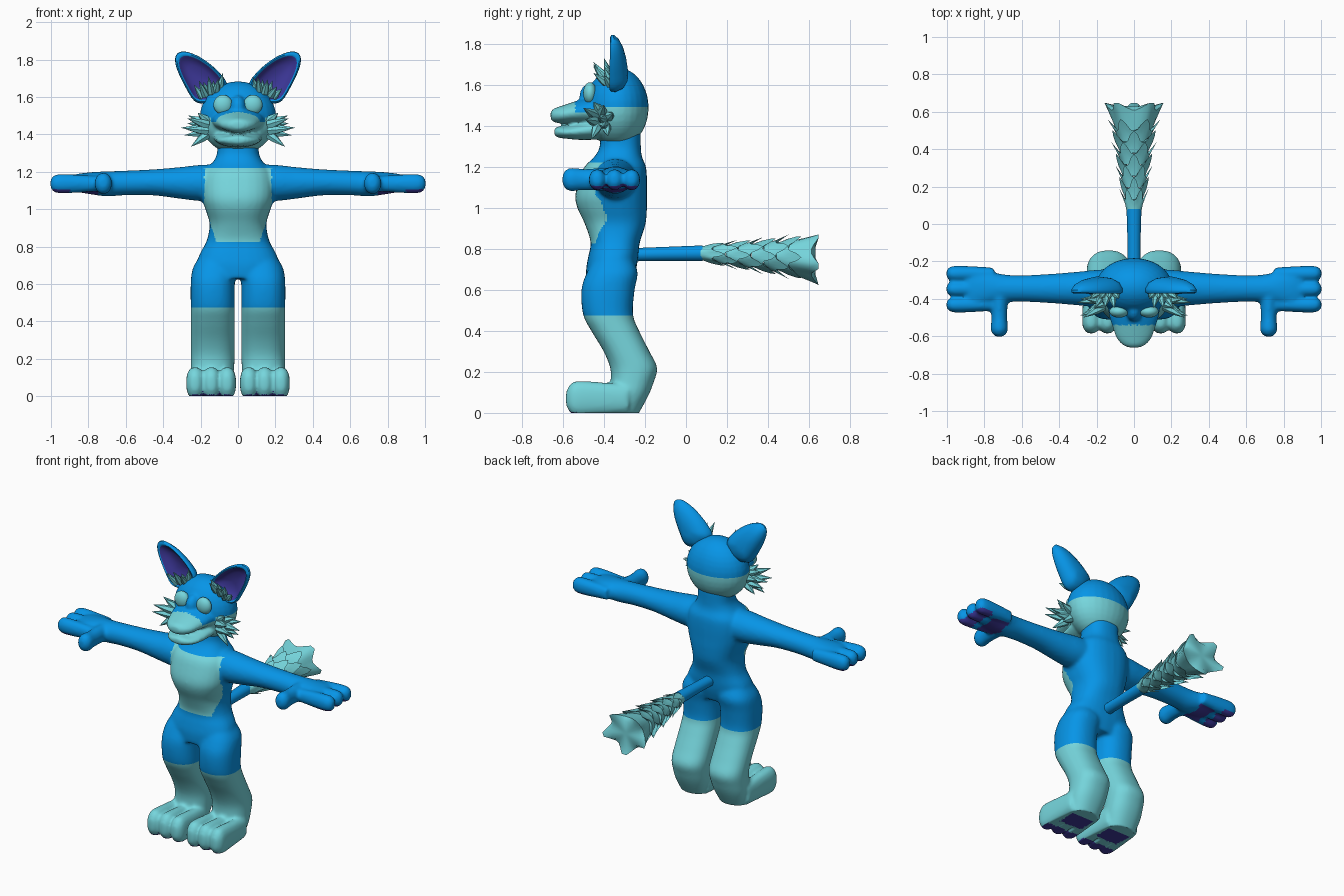
import bpy, bmesh, math, random
from math import sin, cos, pi
from mathutils import Vector

random.seed(3)
if "Cube" in bpy.data.objects:
    bpy.data.objects.remove(bpy.data.objects["Cube"])


def material(name, rgb):
    m = bpy.data.materials.new(name)
    m.use_nodes = True
    m.diffuse_color = (*rgb, 1)
    bsdf = next(n for n in m.node_tree.nodes if n.type == 'BSDF_PRINCIPLED')
    bsdf.inputs["Base Color"].default_value = (*rgb, 1)
    return m


BLUE = material("bright_blue", (0.002, 0.30, 0.80))
TEAL = material("pale_teal", (0.18, 0.67, 0.72))
PURPLE = material("deep_purple", (0.048, 0.04, 0.33))
PALETTE = [BLUE, TEAL, PURPLE]
parts = []


def finish(name, bm, mats):
    bmesh.ops.recalc_face_normals(bm, faces=bm.faces[:])
    me = bpy.data.meshes.new(name)
    bm.to_mesh(me)
    bm.free()
    ob = bpy.data.objects.new(name, me)
    bpy.context.scene.collection.objects.link(ob)
    for m in mats:
        me.materials.append(m)
    parts.append(ob)
    return ob


def spline(pts, steps=4, closed=False):
    """Catmull-Rom curve through tuples of any length."""
    n, out = len(pts), []
    for i in range(n if closed else n - 1):
        pick = [pts[(i + k) % n] if closed else pts[min(max(i + k, 0), n - 1)]
                for k in (-1, 0, 1, 2)]
        for s in range(steps):
            t = s / steps
            out.append(tuple(0.5 * (2 * b + (c - a) * t + (2 * a - 5 * b + 4 * c - d) * t * t
                                    + (3 * b - a - 3 * c + d) * t ** 3)
                             for a, b, c, d in zip(*pick)))
    return out if closed else out + [pts[-1]]


def bridge(bm, rings):
    """Skin a list of equal rings and cap it; returns the faces band by band."""
    vr = [[bm.verts.new(p) for p in r] for r in rings]
    n, bands = len(rings[0]), []
    for a, b in zip(vr, vr[1:]):
        bands.append([bm.faces.new((a[i], a[(i + 1) % n], b[(i + 1) % n], b[i])) for i in range(n)])
    return bands + [[bm.faces.new(vr[0])], [bm.faces.new(vr[-1])]]


def tube(bm, axis, sections, power=2.0, n=28):
    """Loft ellipses across an axis; a section is x, y, z and two radii."""
    u, v = [k for k in range(3) if k != axis]
    rings = []
    for s in spline(sections):
        ring = []
        for k in range(n):
            a = 2 * pi * k / n
            p = list(s[:3])
            p[u] += s[3] * math.copysign(abs(cos(a)) ** (2 / power), cos(a))
            p[v] += s[4] * math.copysign(abs(sin(a)) ** (2 / power), sin(a))
            ring.append(p)
        rings.append(ring)
    bridge(bm, rings)


def ball(bm, centre, radii):
    made = bmesh.ops.create_uvsphere(bm, u_segments=28, v_segments=18, radius=1)
    for v in made["verts"]:
        v.co = Vector(c + r * x for c, r, x in zip(centre, radii, v.co))


def spike(bm, base, tip, radius):
    base, tip = Vector(base), Vector(tip)
    d = tip - base
    rot = d.to_track_quat('Z', 'Y')
    rings = []
    for t, f in ((0, 1), (0.35, 0.85), (0.7, 0.42), (1, 0.03)):
        rings.append([base + d * t + rot @ Vector((cos(a), sin(a), 0)) * radius * f
                      for a in (2 * pi * k / 6 for k in range(6))])
    bridge(bm, rings)


def fuse(ob, voxel, rounds, cuts, rule):
    """Blend overlapping volumes into one skin, then colour faces by rule."""
    m = ob.modifiers.new("blend", 'REMESH')
    m.mode, m.voxel_size = 'VOXEL', voxel
    m = ob.modifiers.new("soften", 'SMOOTH')
    m.factor, m.iterations = 0.5, rounds
    dg = bpy.context.evaluated_depsgraph_get()
    me = bpy.data.meshes.new_from_object(ob.evaluated_get(dg))
    ob.modifiers.clear()
    me.materials.clear()
    for mat in PALETTE:
        me.materials.append(mat)
    bm = bmesh.new()
    bm.from_mesh(me)
    for z in cuts:
        bmesh.ops.bisect_plane(bm, geom=bm.verts[:] + bm.edges[:] + bm.faces[:], dist=1e-5,
                               plane_co=(0, 0, z), plane_no=(0, 0, 1))
    for v in bm.verts:
        v.co.z = max(v.co.z, 0)
    bm.normal_update()
    for f in bm.faces:
        f.material_index = rule(f.calc_center_median(), f.normal)
    bm.to_mesh(me)
    bm.free()
    ob.data = me


# Body: torso, arms, hands, legs and feet in one skin
bm = bmesh.new()
torso = [(.63, -.375, .16, .11), (.7, -.365, .215, .122), (.76, -.355, .205, .122),
         (.83, -.345, .168, .12), (.92, -.345, .152, .148),
         (1.0, -.36, .175, .17), (1.06, -.365, .192, .175), (1.14, -.355, .195, .165),
         (1.2, -.345, .18, .15), (1.25, -.33, .135, .115), (1.3, -.32, .112, .1), (1.38, -.32, .112, .1)]
tube(bm, 2, [(0, y, z, a, b) for z, y, a, b in torso], 2.4)
arm = [(.08, 1.14, .105, .1), (.2, 1.14, .1, .097), (.3, 1.14, .09, .086), (.45, 1.143, .078, .07),
       (.6, 1.14, .071, .066), (.7, 1.135, .076, .067), (.78, 1.138, .096, .06),
       (.86, 1.14, .116, .048), (.9, 1.14, .1, .035)]
leg = [(.74, .11, -.355, .1, .1), (.68, .125, -.36, .118, .125), (.6, .135, -.38, .118, .13),
       (.48, .135, -.38, .118, .122), (.4, .135, -.345, .118, .117), (.3, .135, -.29, .118, .112),
       (.22, .135, -.255, .118, .115), (.15, .137, -.262, .116, .105),
       (.08, .14, -.285, .112, .1), (-.02, .142, -.32, .09, .08)]
tips = [(.75, .8), (.9, 1), (.965, 1), (.992, .75), (1.003, .35)]
toe = [(-.28, .8), (-.42, .95), (-.53, 1.02), (-.565, .8), (-.585, .4)]
for s in (1, -1):
    tube(bm, 0, [(s * x, -.345, z, a, b) for x, z, a, b in arm])
    tube(bm, 2, [(s * x, y, z, a, b) for z, x, y, a, b in leg], 2.3)
    for y in (-.265, -.348, -.432):
        tube(bm, 0, [(s * x, y, 1.136, .041 * f, .051 * f) for x, f in tips])
    tube(bm, 1, [(s * .72, y, 1.137, .047 * f, .058 * f)
                 for y, f in ((-.36, 1), (-.5, .9), (-.56, 1), (-.59, .75), (-.602, .35))])
    for x in (.058, .142, .229):
        tube(bm, 1, [(s * x, y, .07, .047 * f, .084 * f) for y, f in toe], 2.4)
    tube(bm, 1, [(s * .142, y, .06, .11, h) for y, h in ((-.28, .09), (-.38, .07), (-.45, .05))], 3)


def body_colour(c, n):
    x, y, z = abs(c.x), c.y, c.z
    if z < .475:
        pad = n.z < -.6 and z < .04 and (y < -.49 or (-.43 < y < -.31 and .06 < x < .22))
        return 2 if pad else 1
    if n.z < -.55 and (x > .9 or (.75 < x < .86 and abs(y + .35) < .085)):
        return 2
    half = .18 if z > 1.03 else .18 - (1.03 - z) * .31
    return 1 if .825 < z < 1.22 and x < half and y < -.36 else 0


fuse(finish("body", bm, PALETTE), .01, 9, (.475, .825, 1.22), body_colour)

# Head: skull, brow bridge, upper muzzle and lower jaw
bm = bmesh.new()
ball(bm, (0, -.335, 1.488), (.205, .153, .195))
ball(bm, (0, -.455, 1.54), (.045, .065, .07))
tube(bm, 1, [(0, -.36, 1.48, .15, .09), (0, -.48, 1.472, .135, .066), (0, -.55, 1.463, .115, .052),
             (0, -.61, 1.453, .093, .042), (0, -.645, 1.45, .062, .032), (0, -.66, 1.45, .03, .016)])
tube(bm, 1, [(0, -.36, 1.395, .14, .06), (0, -.5, 1.375, .122, .045), (0, -.58, 1.367, .105, .031),
             (0, -.625, 1.368, .07, .026), (0, -.642, 1.37, .035, .014)])


def head_colour(c, n):
    if c.y < -.54:
        return 1
    return 0 if c.z > (1.465 if c.y < -.44 else 1.49) else 1


fuse(finish("head", bm, PALETTE), .009, 5, (1.465, 1.49), head_colour)

# Ear outline, and shells from the rounded back over the rim into the hollow
outline = spline([(.06, 1.66), (.1, 1.73), (.19, 1.805), (.28, 1.842), (.33, 1.825),
                  (.33, 1.76), (.28, 1.65), (.22, 1.57), (.12, 1.58)], 5, True)
shells = [(.25, -.275), (.6, -.285), (.87, -.31), (1, -.345), (.985, -.365), (.92, -.373),
          (.84, -.368), (.78, -.35), (.5, -.325), (.1, -.32)]
# Cheek spikes as base y, base z, tip x, tip y, tip z
cheek = [(-.44, 1.45, .27, -.5, 1.485), (-.44, 1.42, .285, -.49, 1.43), (-.43, 1.4, .25, -.46, 1.335),
         (-.41, 1.46, .265, -.4, 1.5), (-.4, 1.43, .305, -.42, 1.435), (-.4, 1.41, .285, -.4, 1.395),
         (-.38, 1.44, .27, -.355, 1.46), (-.39, 1.4, .235, -.38, 1.35), (-.42, 1.47, .215, -.45, 1.515)]

for s, side in ((1, "left"), (-1, "right")):
    # Eye
    bm = bmesh.new()
    ball(bm, (s * .08, -.468, 1.558), (.051, .033, .053))
    finish(side + "_eye", bm, [TEAL])

    # Ear
    bm = bmesh.new()
    rings = []
    for f, y in shells:
        ring = []
        for x, z in outline:
            px, pz = .2 + (x - .2) * f, 1.695 + (z - 1.695) * f
            ring.append((s * px, -.365 + (y + .365) * (1.1 - 1.7 * (pz - 1.56)), pz))
        rings.append(ring)
    bands = bridge(bm, rings)
    for band in bands[6:9] + bands[-1:]:
        for f in band:
            f.material_index = 1
    finish(side + "_ear", bm, [BLUE, PURPLE])

    # Ear tuft
    bm = bmesh.new()
    for k in range(7):
        t = k / 6
        base = (s * (.1 + .09 * t), -.37 - .02 * (k % 2), 1.64 - .04 * t)
        tip = (s * (.08 + .155 * t), -.40 - .05 * (k % 2), 1.705 - .05 * t + random.uniform(-.01, .03))
        spike(bm, base, tip, .02)
    finish(side + "_ear_tuft", bm, [TEAL])

    # Cheek fur
    bm = bmesh.new()
    for y0, z0, x1, y1, z1 in cheek:
        spike(bm, (s * .165, y0, z0), (s * x1, y1, z1), .026)
    finish(side + "_cheek_fur", bm, [TEAL])

# Tail stem
bm = bmesh.new()
tube(bm, 1, [(0, -.28, .77, .036, .032), (0, -.1, .775, .035, .034), (0, .08, .778, .04, .038)])
finish("tail_stem", bm, [BLUE])


# Tail fur: overlapping jagged skirts that widen to a lobed end
def skirt(bm, y0, y1, r0, r1, lobes, depth, turn, inset):
    n = lobes * 6
    rings = []
    for t in (0, .3, .6, .85, 1):
        ring = []
        for k in range(n):
            a = 2 * pi * k / n
            w = (.5 + .5 * cos(lobes * a + turn)) ** 1.5
            r = (r0 + (r1 - r0) * t ** 1.4) * (1 - .25 * t * (1 - w))
            y = y0 + (y1 - y0 - depth * (1 - w)) * t
            ring.append((r * cos(a), y, .778 - .04 * (y - .07) + .82 * r * sin(a)))
        rings.append(ring)
    for f in (.6, .1):
        y = y1 - inset
        rings.append([(r1 * f * cos(a), y, .778 - .04 * (y - .07) + .82 * r1 * f * sin(a))
                      for a in (2 * pi * k / n for k in range(n))])
    bridge(bm, rings)


bm = bmesh.new()
for k in range(7):
    y = .07 + .062 * k
    skirt(bm, y, y + .12, .04 + .007 * k, .078 + .0108 * k, 6, .065, pi * (k % 2), .06)
skirt(bm, .38, .65, .065, .165, 5, .04, pi / 2, .02)
finish("tail_fur", bm, [TEAL])

# Shading
bpy.ops.object.select_all(action='DESELECT')
for ob in parts:
    ob.select_set(True)
bpy.context.view_layer.objects.active = parts[0]
bpy.ops.object.shade_smooth_by_angle(angle=math.radians(50))
